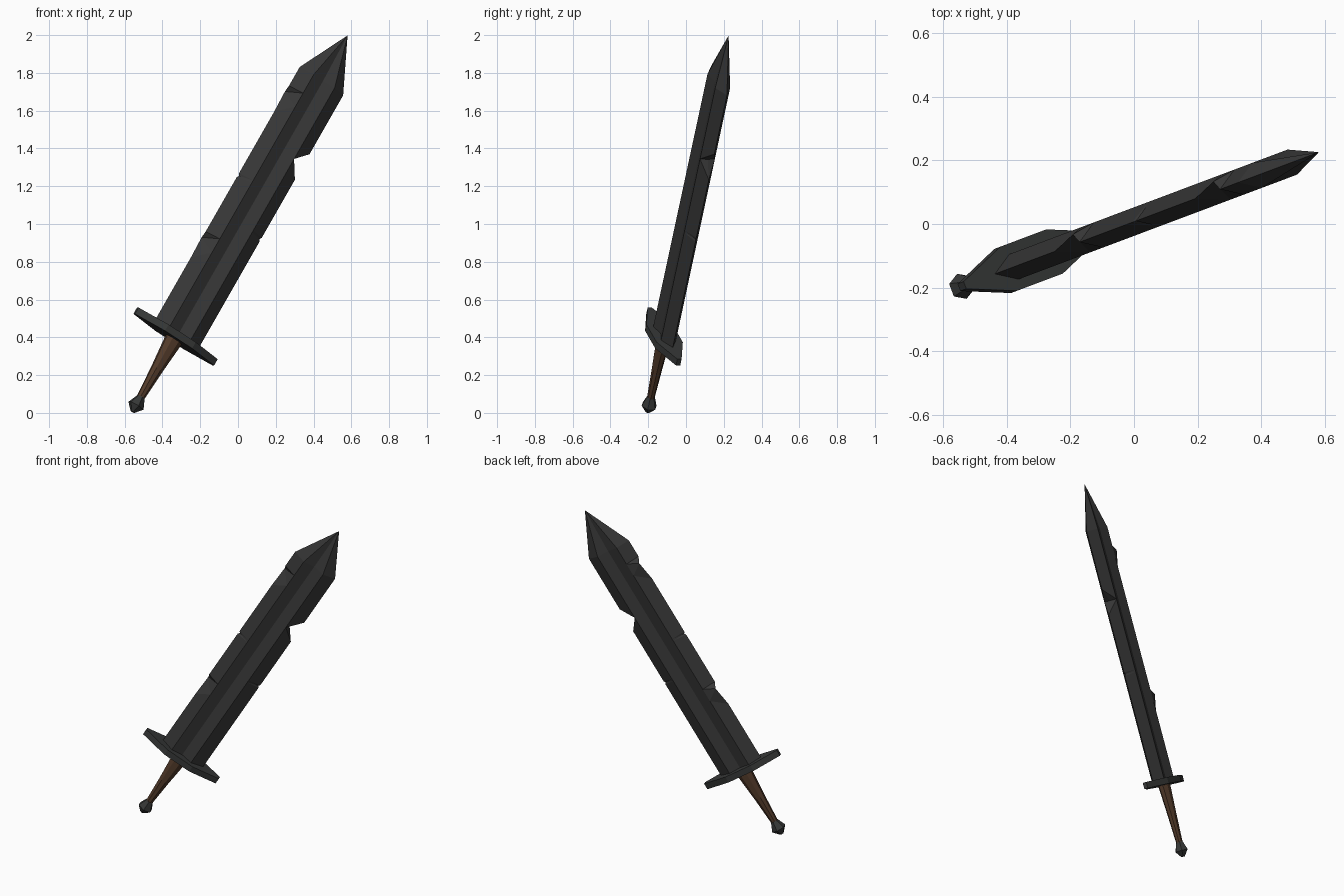
import bpy
import bmesh
from math import cos, sin, pi, radians
from mathutils import Matrix, Vector

if "Cube" in bpy.data.objects:
    bpy.data.objects.remove(bpy.data.objects["Cube"])

# Local frame of the sword: x across the blade, y through it, z towards the tip
LEAN = Matrix.Rotation(radians(20.6), 4, 'Z') @ Matrix.Rotation(radians(31.4), 4, 'Y')
POSE = LEAN @ Matrix.Translation((-0.51, 0.007, 0))


def material(name, colour):
    mat = bpy.data.materials.new(name)
    mat.use_nodes = True
    mat.diffuse_color = (*colour, 1)
    bsdf = next(n for n in mat.node_tree.nodes if n.type == 'BSDF_PRINCIPLED')
    bsdf.inputs["Base Color"].default_value = (*colour, 1)
    return mat


steel = material("dark steel", (0.038, 0.038, 0.038))
iron = material("guard iron", (0.038, 0.040, 0.039))
leather = material("brown leather", (0.085, 0.043, 0.023))


def finish(name, bm, mat):
    bmesh.ops.recalc_face_normals(bm, faces=bm.faces)
    mesh = bpy.data.meshes.new(name)
    bm.to_mesh(mesh)
    bm.free()
    mesh.materials.append(mat)
    obj = bpy.data.objects.new(name, mesh)
    obj.matrix_world = POSE
    bpy.context.collection.objects.link(obj)
    return obj


def loft(name, rings, mat):
    """Skin a stack of equal rings and cap both ends."""
    bm = bmesh.new()
    loops = [[bm.verts.new(p) for p in ring] for ring in rings]
    for a, b in zip(loops, loops[1:]):
        for i in range(len(a)):
            j = (i + 1) % len(a)
            bm.faces.new((a[i], a[j], b[j], b[i]))
    bm.faces.new(loops[0])
    bm.faces.new(loops[-1])
    return finish(name, bm, mat)


def ellipse(rx, ry, z, sides):
    turn = [2 * pi * (i + 0.5) / sides for i in range(sides)]
    return [(rx * cos(a), ry * sin(a), z) for a in turn]


# Blade: sharp edges, two ridges on each face and a shallow groove between them
HALF, RIDGE, THICK, GROOVE = 0.144, 0.069, 0.042, 0.022
BASE, SHOULDER, TIP = 0.16, 1.746, 2.03


def plain(z):
    return (z, 0, 0, z)


def chip(z):
    """Bent sliver of the edge that meets the ridge in one point."""
    ridge = z + 0.075
    return [(z, 0, 0, ridge), (z + 0.128, 0.006, 0.03, ridge), plain(z + 0.16)]


def nick(z):
    return [plain(z - 0.012), (z, 0.008, 0, z), plain(z + 0.012)]


# Each edge point: height, inward depth, sideways shift, height on the ridge
notch = [(1.222, 0, 0, 1.306), (1.306, 0.07, 0, 1.306), (1.381, 0, 0, 1.306)]
right_edge = [plain(BASE), *chip(0.566), *nick(1.076), *chip(1.47), plain(SHOULDER)]
left_edge = [plain(BASE), *nick(0.85), *notch, plain(SHOULDER)]

bm = bmesh.new()
cache = {}


def vert(x, y, z):
    key = (round(x, 4), round(y, 4), round(z, 4))
    if key not in cache:
        cache[key] = bm.verts.new(key)
    return cache[key]


def face(points):
    verts = list(dict.fromkeys(vert(*p) for p in points))
    if len(verts) > 2:
        bm.faces.new(verts)


tip = (0, 0, TIP)
for side, stations in ((-1, right_edge), (1, left_edge)):
    edge = [(side * (HALF - d), shift, z) for z, d, shift, r in stations]
    for front in (-1, 1):
        ridge = [(side * RIDGE, front * THICK, s[3]) for s in stations]
        groove = [(0, front * GROOVE, z) for z in (SHOULDER, BASE)]
        # Bevel from ridge to edge
        for i in range(len(edge) - 1):
            quad = [edge[i], edge[i + 1], ridge[i + 1], ridge[i]]
            if ridge[i] != ridge[i + 1]:
                face(quad[:3])
                face([quad[0], quad[2], quad[3]])
            else:
                face(quad)
        # Half of the groove, then the point
        face(ridge + groove)
        face([edge[-1], ridge[-1], tip])
        face([ridge[-1], groove[0], tip])
        # Root of the blade, hidden in the guard
        face([edge[0], ridge[0], groove[1], (0, 0, BASE)])
finish("blade", bm, steel)

# Cross guard: flat bar, wide in the middle and narrow at the ends
quarter = [(0.262, 0.012), (0.09, 0.074)]
outline = (quarter + [(-x, y) for x, y in reversed(quarter)]
           + [(-x, -y) for x, y in quarter] + [(x, -y) for x, y in reversed(quarter)])
loft("cross_guard", [[(x, y, z) for x, y in outline] for z in (0.143, 0.182)], iron)

# Grip: tapers away from the guard
loft("grip", [ellipse(0.021, 0.019, -0.23, 8), ellipse(0.034, 0.026, -0.04, 8),
              ellipse(0.052, 0.034, 0.15, 8)], leather)

# Pommel: small faceted knob
loft("pommel", [ellipse(0.012, 0.012, -0.305, 6), ellipse(0.047, 0.042, -0.267, 6),
                ellipse(0.022, 0.022, -0.212, 6)], iron)
